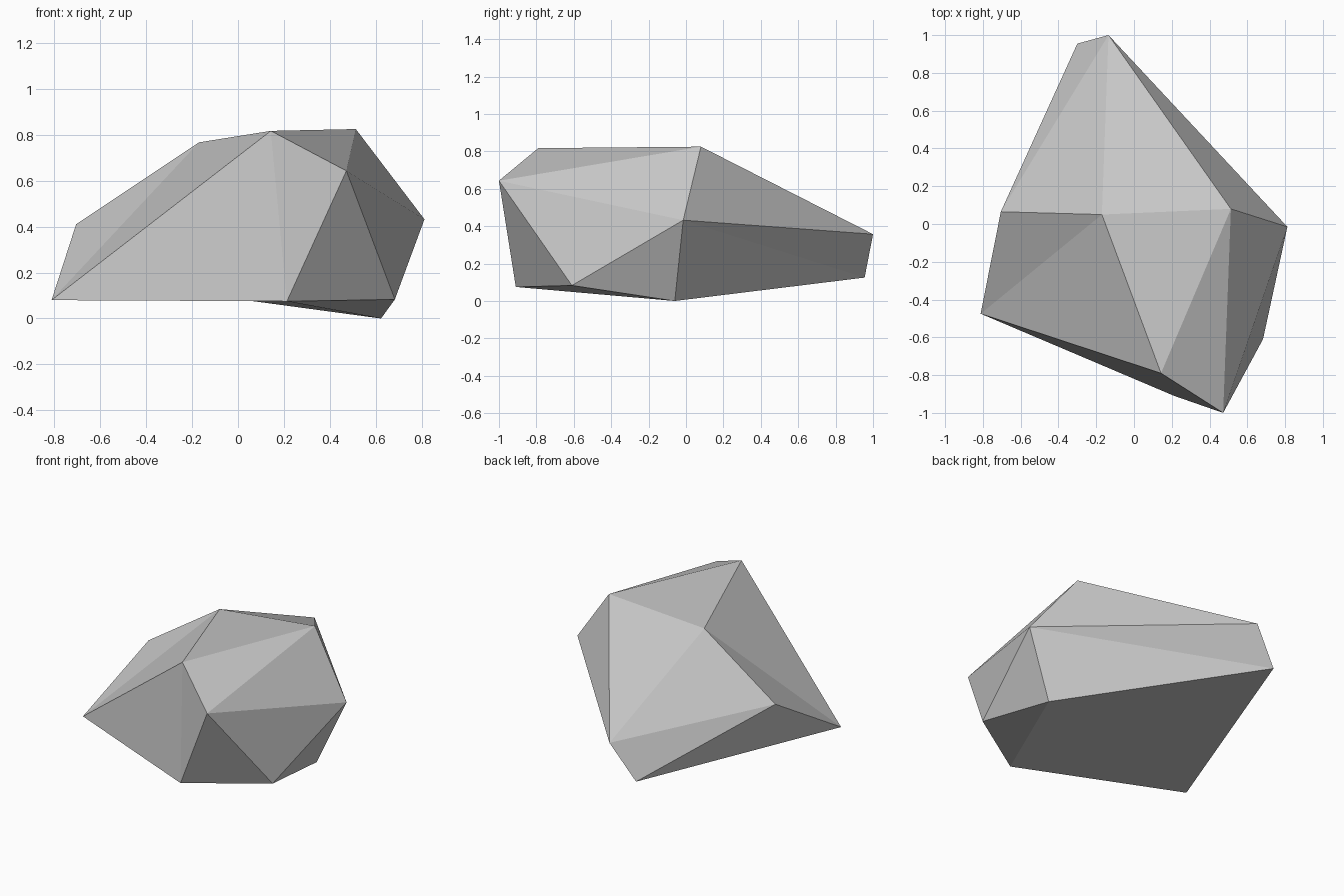
import bpy
import bmesh

cube = bpy.data.objects.get("Cube")
if cube:
    bpy.data.objects.remove(cube, do_unlink=True)

# Flat stone grey
stone = bpy.data.materials.new("stone_grey")
stone.use_nodes = True
GREY = (0.57, 0.57, 0.57, 1)
stone.diffuse_color = GREY
stone.node_tree.nodes["Principled BSDF"].inputs["Base Color"].default_value = GREY

# Corners of the faceted boulder, each with a letter
corners = {
    # crown
    "d": (-0.17, 0.05, 0.767), "e": (0.513, 0.08, 0.825),
    "g": (0.143, -0.79, 0.817), "h": (0.472, -1.0, 0.643),
    # waist
    "a": (-0.135, 1.0, 0.357), "c": (-0.705, 0.065, 0.41), "f": (0.812, -0.015, 0.432),
    # underside
    "b": (-0.30, 0.955, 0.125), "i": (-0.812, -0.475, 0.08), "j": (0.213, -0.91, 0.075),
    "k": (0.683, -0.61, 0.083), "l": (0.623, -0.06, 0.0),
}

# Facets, grouped by side
top = "ade acd dge ghe"
back = "aef abc flb fba"
left_end = "bic cid dig"
front = "gij gjh hjk"
right_end = "ehf hkf klf"
bottom = "blj bji jlk"

bm = bmesh.new()
verts = {name: bm.verts.new(co) for name, co in corners.items()}
for side in (top, back, left_end, front, right_end, bottom):
    for facet in side.split():
        bm.faces.new([verts[name] for name in facet])
bmesh.ops.recalc_face_normals(bm, faces=bm.faces[:])
mesh = bpy.data.meshes.new("boulder")
bm.to_mesh(mesh)
bm.free()
mesh.materials.append(stone)
boulder = bpy.data.objects.new("boulder", mesh)
bpy.context.collection.objects.link(boulder)
